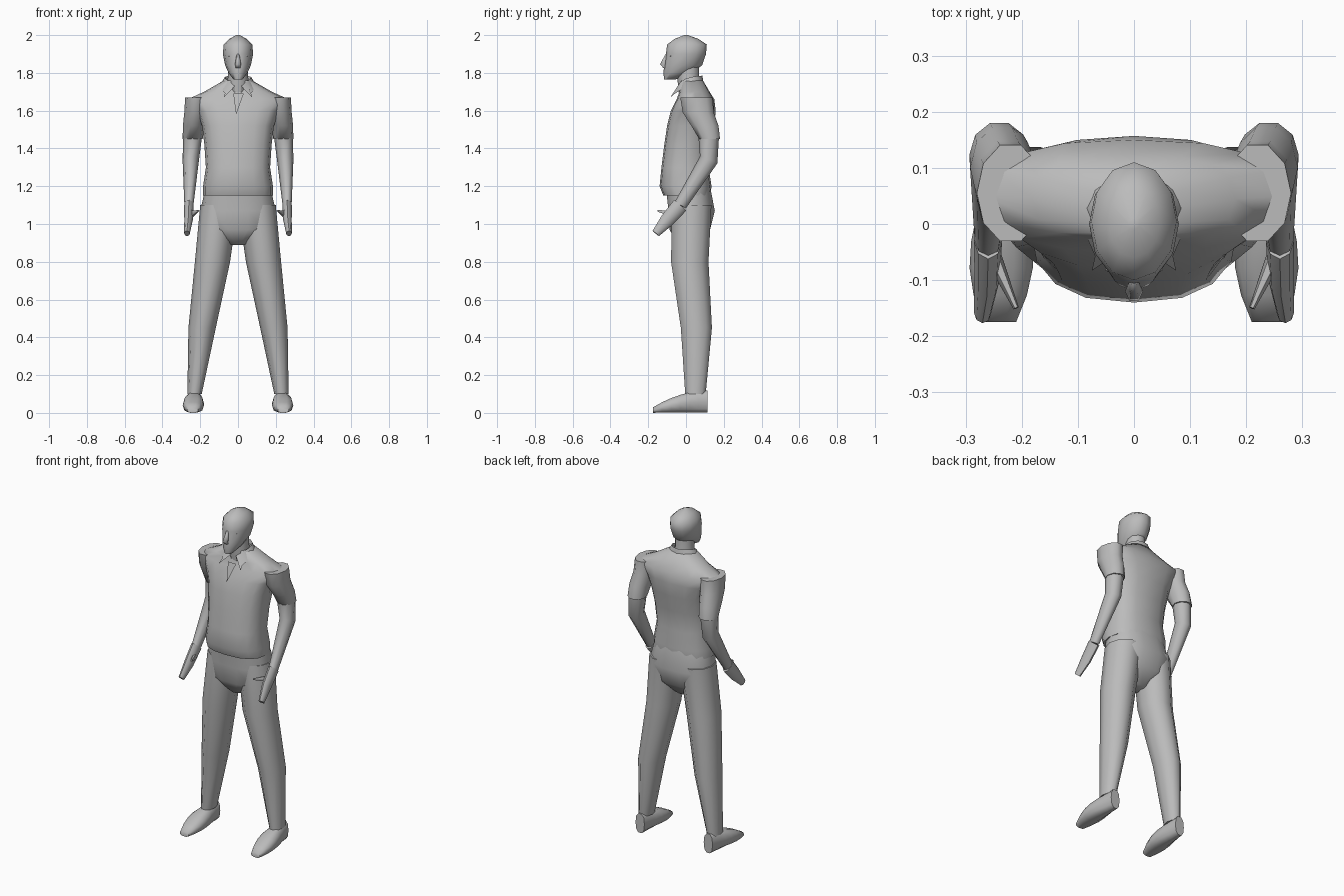
import bpy, bmesh
from math import sin, cos, pi, copysign
from mathutils import Vector

cube = bpy.data.objects.get("Cube")
if cube:
    bpy.data.objects.remove(cube, do_unlink=True)

tone = (.5, .5, .5, 1)
grey = bpy.data.materials.new("plain grey")
grey.use_nodes = True
grey.diffuse_color = tone
grey.node_tree.nodes["Principled BSDF"].inputs["Base Color"].default_value = tone

RIGHTWARD, BACKWARD, UPWARD = Vector((1, 0, 0)), Vector((0, 1, 0)), Vector((0, 0, 1))


def finish(name, bm):
    """Turn a bmesh into a smooth-shaded object."""
    bmesh.ops.recalc_face_normals(bm, faces=bm.faces)
    mesh = bpy.data.meshes.new(name)
    bm.to_mesh(mesh)
    bm.free()
    mesh.materials.append(grey)
    obj = bpy.data.objects.new(name, mesh)
    bpy.context.collection.objects.link(obj)
    bpy.ops.object.select_all(action='DESELECT')
    obj.select_set(True)
    bpy.context.view_layer.objects.active = obj
    bpy.ops.object.shade_smooth_by_angle(angle=1.1)


def ellipse(center, across, along, sides, power=1):
    """Points of a rounded or, with a low power, boxier cross-section."""
    points = []
    for i in range(sides):
        c, s = cos(2 * pi * i / sides), sin(2 * pi * i / sides)
        points.append(center + across * copysign(abs(c) ** power, c)
                      + along * copysign(abs(s) ** power, s))
    return points


def skin(name, rings):
    """Bridge successive rings of points and cap both ends."""
    bm = bmesh.new()
    loops = [[bm.verts.new(point) for point in ring] for ring in rings]
    for low, high in zip(loops, loops[1:]):
        for i in range(len(low)):
            bm.faces.new((low[i - 1], low[i], high[i], high[i - 1]))
    bm.faces.new(loops[0])
    bm.faces.new(loops[-1])
    finish(name, bm)


def trunk(name, sections, sides=12, power=1):
    """Stack central level sections of (height, front, back, half width)."""
    rings = []
    for height, front, back, width in sections:
        center = Vector((0, (front + back) / 2, height))
        depth = BACKWARD * (back - front) / 2
        rings.append(ellipse(center, RIGHTWARD * width, depth, sides, power))
    skin(name, rings)


def limb(name, side, joints, start, end, sides=8, level=False):
    """Taper a tube along joints, from a start to an end (width, depth)."""
    points = [Vector((side * x, y, z)) for x, y, z in joints]
    last = len(points) - 1
    start, end = Vector(start), Vector(end)
    rings = []
    for i, point in enumerate(points):
        width, depth = start.lerp(end, (i / last) ** 2)
        ahead = -UPWARD if level else points[min(i + 1, last)] - points[max(i - 1, 0)]
        along = ahead.cross(RIGHTWARD).normalized()
        across = along.cross(ahead).normalized()
        rings.append(ellipse(point, across * width, along * depth, sides))
    skin(name, rings)


def shoe(name, side, steps=6):
    """Run upright sections from a narrow heel over a wide ball to a low toe."""
    rings = []
    for i in range(steps + 1):
        t = i / steps
        width = .03 + .027 * sin(pi * t ** 1.4)
        height = .06 * (1 - .75 * t * t)
        center = Vector((side * (.23 + .01 * t), .115 - .29 * t, height))
        rings.append(ellipse(center, RIGHTWARD * width, UPWARD * height, 10, .8))
    skin(name, rings)


# Shirt body, with the belly hanging over the waistband
trunk("shirt_body", [
    (1.15, -.12, .13, .185), (1.2, -.14, .135, .185), (1.3, -.13, .12, .17),
    (1.42, -.115, .13, .178), (1.52, -.1, .15, .19), (1.6, -.08, .157, .22),
    (1.66, -.05, .15, .268), (1.7, -.035, .125, .18), (1.76, -.03, .09, .075)],
    sides=16, power=.8)

# Trouser seat
trunk("trouser_seat", [
    (1.2, -.11, .13, .17), (1.07, -.095, .155, .2),
    (.97, -.09, .13, .19), (.89, -.04, .06, .04)], sides=14, power=.85)

# Neck, head and nose
trunk("neck", [(1.68, -.035, .085, .065), (1.76, -.045, .07, .055), (1.85, -.05, .07, .05)])
trunk("head", [
    (1.765, -.115, -.055, .024), (1.8, -.12, .03, .05), (1.84, -.115, .085, .068),
    (1.9, -.106, .106, .08), (1.95, -.1, .11, .076), (1.98, -.06, .065, .046),
    (2, -.01, .01, .01)])
trunk("nose", [(1.9, -.11, -.09, .007), (1.845, -.14, -.1, .016), (1.825, -.12, -.1, .012)],
      sides=6)

# Collar: a folded band round the neck whose front ends drop to points
bm = bmesh.new()
rows = []
steps = 12
for i in range(steps + 1):
    t = i / steps * 2 - 1
    across, back = sin(t * 2.9), cos(t * 2.9)
    tip = max(0, abs(t) - .7) / .3
    z = 1.785 - .055 * abs(t) ** 3
    inner = Vector((.062 * across, .02 + .06 * back, z - .035))
    fold = Vector((.07 * across, .02 + .066 * back, z))
    edge = Vector((.098 * across, .02 + .075 * back, z - .045))
    edge = edge.lerp(Vector((copysign(.075, t), -.083, 1.67)), tip)
    rows.append([bm.verts.new(point) for point in (inner, fold, edge)])
for one, two in zip(rows, rows[1:]):
    for k in range(2):
        bm.faces.new((one[k], one[k + 1], two[k + 1], two[k]))
finish("collar", bm)

# Button flap below the collar
bm = bmesh.new()
bm.faces.new([bm.verts.new(point) for point in
              ((-.025, -.06, 1.69), (.03, -.06, 1.69), (-.01, -.096, 1.58))])
finish("button_flap", bm)

for label, side in (("left", 1), ("right", -1)):
    # Eyelid
    limb(label + "_eyelid", side, [(.02, -.09, 1.89), (.05, -.08, 1.89)],
         (.006, .006), (.003, .003), sides=6)

    # Short sleeve
    limb(label + "_sleeve", side,
         [(.22, .055, 1.67), (.225, .065, 1.59), (.235, .1, 1.52), (.24, .125, 1.45)],
         (.06, .09), (.053, .058), sides=10, level=True)

    # Bare arm, bent at the elbow
    shoulder, elbow, wrist = (.24, .12, 1.47), (.25, .12, 1.34), (.26, -.03, 1.1)
    limb(label + "_arm", side, [shoulder, elbow, wrist], (.05, .055), (.024, .034))

    # Hand and thumb
    limb(label + "_hand", side, [wrist, (.262, -.1, 1.02), (.27, -.16, .95)],
         (.025, .043), (.015, .022))
    limb(label + "_thumb", side, [(.25, -.06, 1.05), (.21, -.15, 1.07)],
         (.015, .02), (.005, .005), sides=6)

    # Trouser leg
    hip, thigh, knee, ankle = (.1, .03, 1.1), (.135, .02, .8), (.19, .055, .45), (.23, .05, .1)
    limb(label + "_trouser_leg", side, [hip, thigh, knee, ankle],
         (.1, .11), (.038, .057), sides=10, level=True)

    # Shoe
    shoe(label + "_shoe", side)
